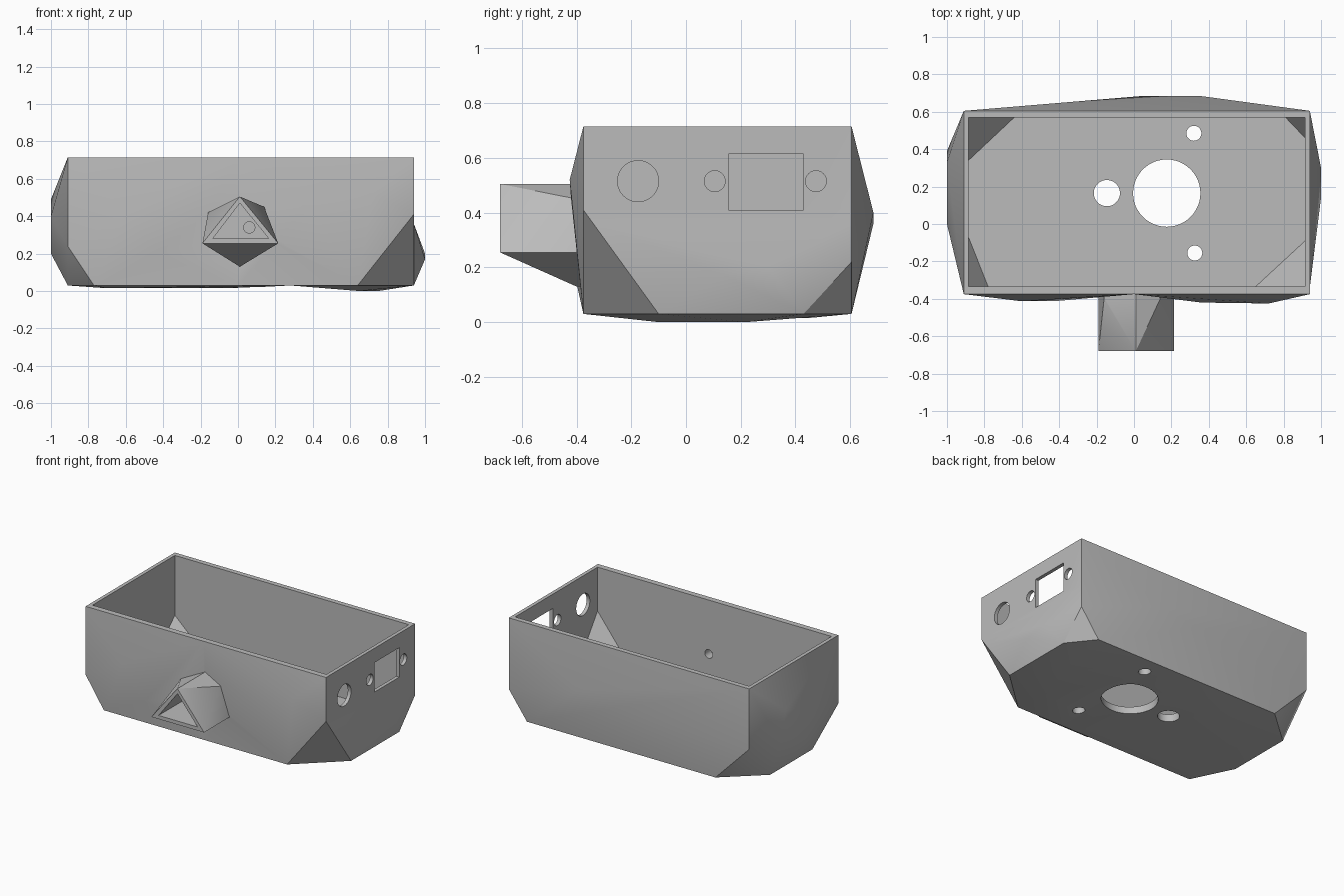
import bpy, bmesh, math
from mathutils import Vector, Matrix

if "Cube" in bpy.data.objects:
    bpy.data.objects.remove(bpy.data.objects["Cube"], do_unlink=True)

grey = bpy.data.materials.new("plain grey")
grey.use_nodes = True
colour = (0.5, 0.5, 0.5, 1)
grey.diffuse_color = colour
grey.node_tree.nodes["Principled BSDF"].inputs["Base Color"].default_value = colour


def make_object(name, bm):
    bmesh.ops.recalc_face_normals(bm, faces=bm.faces[:])
    mesh = bpy.data.meshes.new(name)
    bm.to_mesh(mesh)
    bm.free()
    mesh.materials.append(grey)
    obj = bpy.data.objects.new(name, mesh)
    bpy.context.collection.objects.link(obj)
    return obj


def hull(points):
    bm = bmesh.new()
    for p in points:
        bm.verts.new(p)
    res = bmesh.ops.convex_hull(bm, input=bm.verts[:])
    junk = {g for g in res["geom_interior"] + res["geom_unused"] if isinstance(g, bmesh.types.BMVert)}
    bmesh.ops.delete(bm, geom=list(junk), context="VERTS")
    bmesh.ops.dissolve_limit(bm, angle_limit=0.002, verts=bm.verts[:], edges=bm.edges[:])
    return bm


def cut_corner_box(x0, x1, y0, y1, floor, top, corners):
    """Box whose four lower corners are cut off: (x, y, z) where each cut meets the edges."""
    points = []
    for (x, y), (cx, cy, cz) in zip(((x0, y0), (x1, y0), (x0, y1), (x1, y1)), corners):
        points += [(x, y, top), (x, y, cz), (cx, y, floor), (x, cy, floor)]
    return hull(points)


def split(bm, axis, side, position, along):
    """Score the face that points to one side, across the given axis."""
    face = max(bm.faces, key=lambda f: f.normal[axis] * side * f.calc_area())
    normal = Vector((0, 0, 0))
    normal[along] = 1
    bmesh.ops.bisect_plane(bm, geom=[face, *face.edges, *face.verts],
                           plane_co=normal * position, plane_no=normal)


def swell(bm, axis, side, ridge):
    """Replace the face below the ridge points with a shallow faceted swelling."""
    mid = sum((Vector(p) for p in ridge), Vector()) / len(ridge)
    faces = [f for f in bm.faces if f.normal[axis] * side > 0.99]
    face = min(faces, key=lambda f: (f.calc_center_median() - mid).length)
    rim = [v.co.copy() for v in face.verts]
    cap = bmesh.new()
    base = [cap.verts.new(p) for p in rim]
    for p in ridge:
        cap.verts.new(p)
    bmesh.ops.convex_hull(cap, input=cap.verts[:])
    bm.faces.remove(face)
    for f in cap.faces:
        if not all(v in base for v in f.verts):
            bm.faces.new([bm.verts.new(v.co) for v in f.verts])
    cap.free()
    bmesh.ops.remove_doubles(bm, verts=bm.verts[:], dist=0.0005)
    bm.normal_update()


def combine(target, other, operation):
    mod = target.modifiers.new(operation, "BOOLEAN")
    mod.operation, mod.object, mod.solver = operation, other, "EXACT"
    bpy.context.view_layer.objects.active = target
    bpy.ops.object.modifier_apply(modifier=mod.name)
    bpy.data.objects.remove(other, do_unlink=True)


def drill(target, centre, radius, axis, depth):
    bm = bmesh.new()
    turn = {"x": Matrix.Rotation(math.pi / 2, 4, "Y"), "y": Matrix.Rotation(math.pi / 2, 4, "X"),
            "z": Matrix.Identity(4)}[axis]
    bmesh.ops.create_cone(bm, cap_ends=True, segments=48, radius1=radius, radius2=radius,
                          depth=depth, matrix=Matrix.Translation(centre) @ turn)
    combine(target, make_object("drill", bm), "DIFFERENCE")


# Outer shell with cut lower corners
shell = cut_corner_box(-0.91, 0.94, -0.375, 0.605, 0.03, 0.715,
                       [(-0.77, -0.09, 0.24), (0.64, -0.10, 0.41),
                        (-0.65, 0.375, 0.295), (0.80, 0.43, 0.22)])
shell.normal_update()
split(shell, 1, -1, 0.0, 0)
split(shell, 2, -1, 0.28, 0)
split(shell, 0, 1, 0.36, 2)
shell.normal_update()

# Shallow swellings on the sides and the underside
swell(shell, 1, -1, [(-0.6, -0.413, 0.42), (-0.43, -0.413, 0.2)])
swell(shell, 1, -1, [(0.36, -0.42, 0.45), (0.72, -0.425, 0.52)])
swell(shell, 1, 1, [(0.05, 0.685, 0.36), (0.35, 0.685, 0.4)])
swell(shell, 0, -1, [(-1, 0.0, 0.4), (-1, 0.1, 0.2), (-1, 0.39, 0.28), (-1, 0.33, 0.49)])
swell(shell, 0, 1, [(1, 0.14, 0.17), (1, 0.3, 0.2)])
swell(shell, 2, -1, [(-0.7, 0.1, 0.015), (-0.4, 0.45, 0.015), (0.05, 0.2, 0.018)])
swell(shell, 2, -1, [(0.65, -0.1, 0.0), (0.75, 0.22, 0.0)])
case = make_object("open_case", shell)

# Spout on the front: triangular mouth widening to a six-sided root
mouth = [(0.01, 0.505), (0.215, 0.255), (-0.19, 0.255)]
root = mouth + [(0.14, 0.45), (-0.16, 0.42), (0.01, 0.13)]
spout = hull([(x, -0.68, z) for x, z in mouth] + [(x, -0.4, z) for x, z in root]
             + [(x, -0.355, z) for x, z in root])
combine(case, make_object("spout", spout), "UNION")

# Inner cavity, following the cut corners
cavity = cut_corner_box(-0.885, 0.915, -0.335, 0.57, 0.07, 0.9,
                        [(-0.78, -0.07, 0.26), (0.65, -0.09, 0.41),
                         (-0.64, 0.34, 0.3), (0.81, 0.46, 0.22)])
combine(case, make_object("cavity", cavity), "DIFFERENCE")

# Triangular pocket in the spout and the small hole behind it
pocket = [(0.01, 0.47), (0.165, 0.28), (-0.135, 0.28)]
combine(case, make_object("pocket", hull([(x, y, z) for x, z in pocket for y in (-0.8, -0.4)])),
        "DIFFERENCE")
drill(case, (0.06, -0.36, 0.34), 0.03, "y", 0.14)

# Socket openings in the end wall
for y, radius in ((-0.175, 0.075), (0.105, 0.038), (0.475, 0.038)):
    drill(case, (0.93, y, 0.515), radius, "x", 0.2)
window = hull([(x, y, z) for x in (0.85, 1.1) for y in (0.155, 0.43) for z in (0.41, 0.615)])
combine(case, make_object("window", window), "DIFFERENCE")

# Round openings in the floor
for x, y, radius in ((0.175, 0.165, 0.18), (-0.145, 0.165, 0.07), (0.32, 0.485, 0.04), (0.325, -0.155, 0.04)):
    drill(case, (x, y, 0.05), radius, "z", 0.2)

# Smooth the swellings, keep the corners crisp
bpy.ops.object.select_all(action="DESELECT")
case.select_set(True)
bpy.context.view_layer.objects.active = case
bpy.ops.object.shade_smooth_by_angle(angle=math.radians(30))
